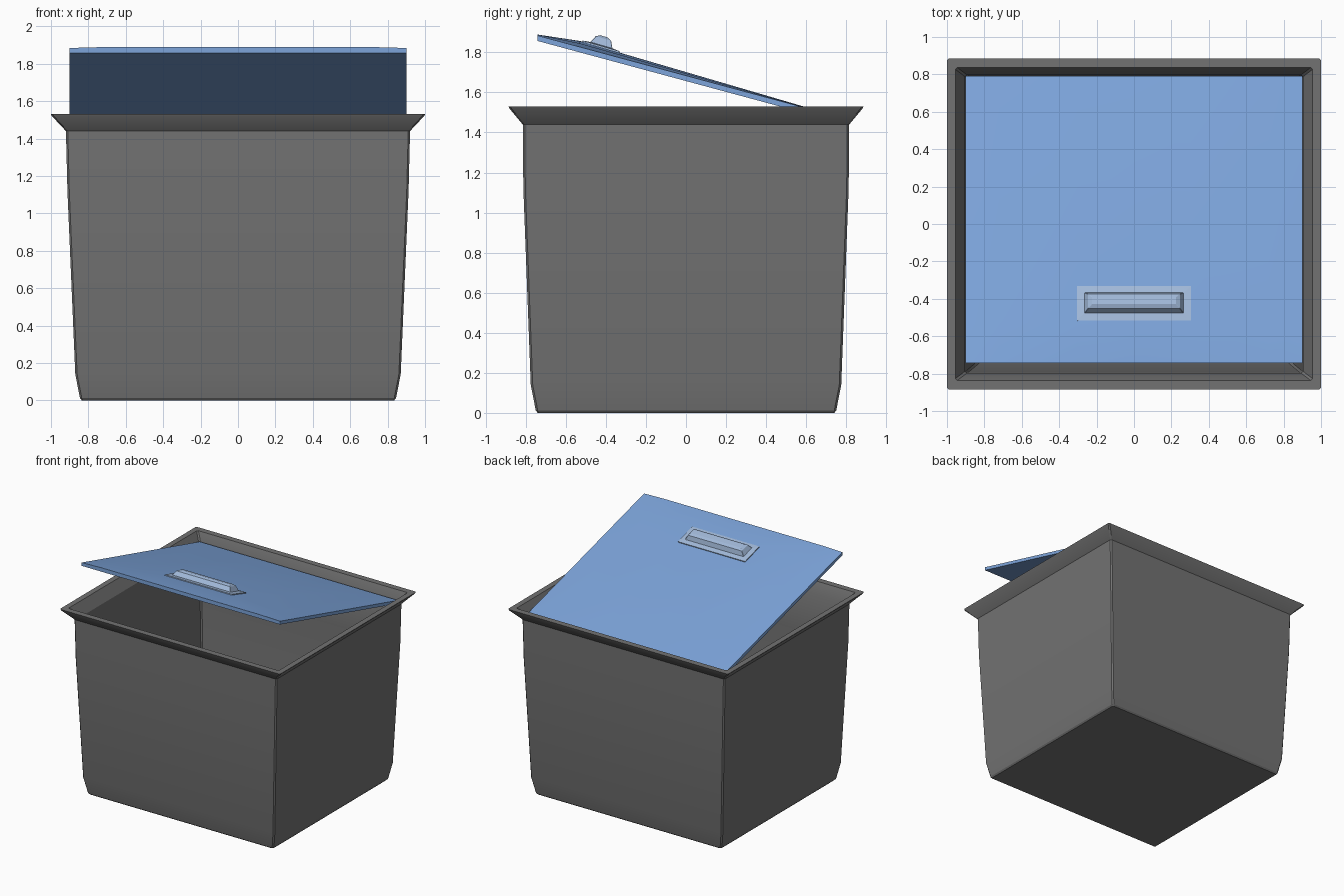
import bpy, bmesh, math
from mathutils import Matrix

if "Cube" in bpy.data.objects:
    bpy.data.objects.remove(bpy.data.objects["Cube"])


def material(name, color):
    m = bpy.data.materials.new(name)
    m.diffuse_color = (*color, 1)
    m.use_nodes = True
    m.node_tree.nodes["Principled BSDF"].inputs["Base Color"].default_value = m.diffuse_color
    return m


GREY = material("grey plastic", (0.17, 0.17, 0.17))
BLUE = material("blue plastic", (0.205, 0.375, 0.71))
PALE = material("pale blue plastic", (0.36, 0.49, 0.70))


def finish(bm, name, mat, angle=25):
    bmesh.ops.recalc_face_normals(bm, faces=bm.faces)
    me = bpy.data.meshes.new(name)
    bm.to_mesh(me)
    bm.free()
    ob = bpy.data.objects.new(name, me)
    bpy.context.collection.objects.link(ob)
    me.materials.append(mat)
    bpy.ops.object.select_all(action='DESELECT')
    ob.select_set(True)
    bpy.context.view_layer.objects.active = ob
    bpy.ops.object.shade_smooth_by_angle(angle=math.radians(angle))
    return ob


def stack_rectangles(levels, chamfer):
    """Skin a stack of chamfered rectangles (half x, half y, z), capped at both ends."""
    bm = bmesh.new()
    rings = []
    for hx, hy, z in levels:
        c = chamfer
        pts = [(hx, hy - c), (hx - c, hy), (-hx + c, hy), (-hx, hy - c),
               (-hx, -hy + c), (-hx + c, -hy), (hx - c, -hy), (hx, -hy + c)]
        rings.append([bm.verts.new((x, y, z)) for x, y in pts])
    for a, b in zip(rings, rings[1:]):
        for i in range(8):
            j = (i + 1) % 8
            bm.faces.new((a[i], a[j], b[j], b[i]))
    bm.faces.new(rings[0])
    bm.faces.new(rings[-1])
    return bm


# tapered bin with flared rim: up the outside, over the rim, down the inside
bin_levels = [
    (0.835, 0.74, 0), (0.845, 0.75, 0.012), (0.87, 0.775, 0.14),
    (0.912, 0.812, 1.12), (0.92, 0.815, 1.44),
    (0.995, 0.882, 1.52), (1.0, 0.886, 1.53), (0.955, 0.837, 1.53),
    (0.903, 0.797, 1.44), (0.895, 0.793, 1.12),
    (0.85, 0.755, 0.14), (0.825, 0.73, 0.03)]
finish(stack_rectangles(bin_levels, 0.01), "bin_body", GREY)

# tilted lid, slightly crowned behind its front edge
cols = [(-0.9, 0, 0), (-0.72, 0.005, 0.018), (-0.3, 0.005, 0.029), (0, 0.005, 0.03),
        (0.3, 0.005, 0.029), (0.72, 0.005, 0.018), (0.9, 0, 0)]
rows = (-0.742, -0.53, 0.79)
bm = bmesh.new()


def lid_z(y):
    return 1.884 - 0.27 * (y + 0.742)


top, low = [], []
for r, y in enumerate(rows):
    top.append([bm.verts.new((x, y, lid_z(y) + (front, mid, 0)[r])) for x, front, mid in cols])
    low.append([bm.verts.new((x, y, lid_z(y) - 0.027)) for x, *_ in cols])
for grid in (top, low):
    for r in range(len(rows) - 1):
        for i in range(len(cols) - 1):
            bm.faces.new((grid[r][i], grid[r][i + 1], grid[r + 1][i + 1], grid[r + 1][i]))
for r in (0, -1):
    for i in range(len(cols) - 1):
        bm.faces.new((top[r][i], top[r][i + 1], low[r][i + 1], low[r][i]))
for i in (0, -1):
    for r in range(len(rows) - 1):
        bm.faces.new((top[r][i], top[r + 1][i], low[r + 1][i], low[r][i]))
finish(bm, "lid", BLUE)

# raised grip with a thin flange, lying on the lid slope
grip_levels = [(0.305, 0.096, -0.006), (0.305, 0.096, 0.003), (0.265, 0.057, 0.007),
               (0.245, 0.04, 0.042), (0.225, 0.02, 0.053)]
bm = stack_rectangles(grip_levels, 0.002)
bm.transform(Matrix.Translation((0, -0.424, 1.829)) @ Matrix.Rotation(-math.atan(0.29), 4, 'X'))
finish(bm, "lid_handle", PALE, 15)
